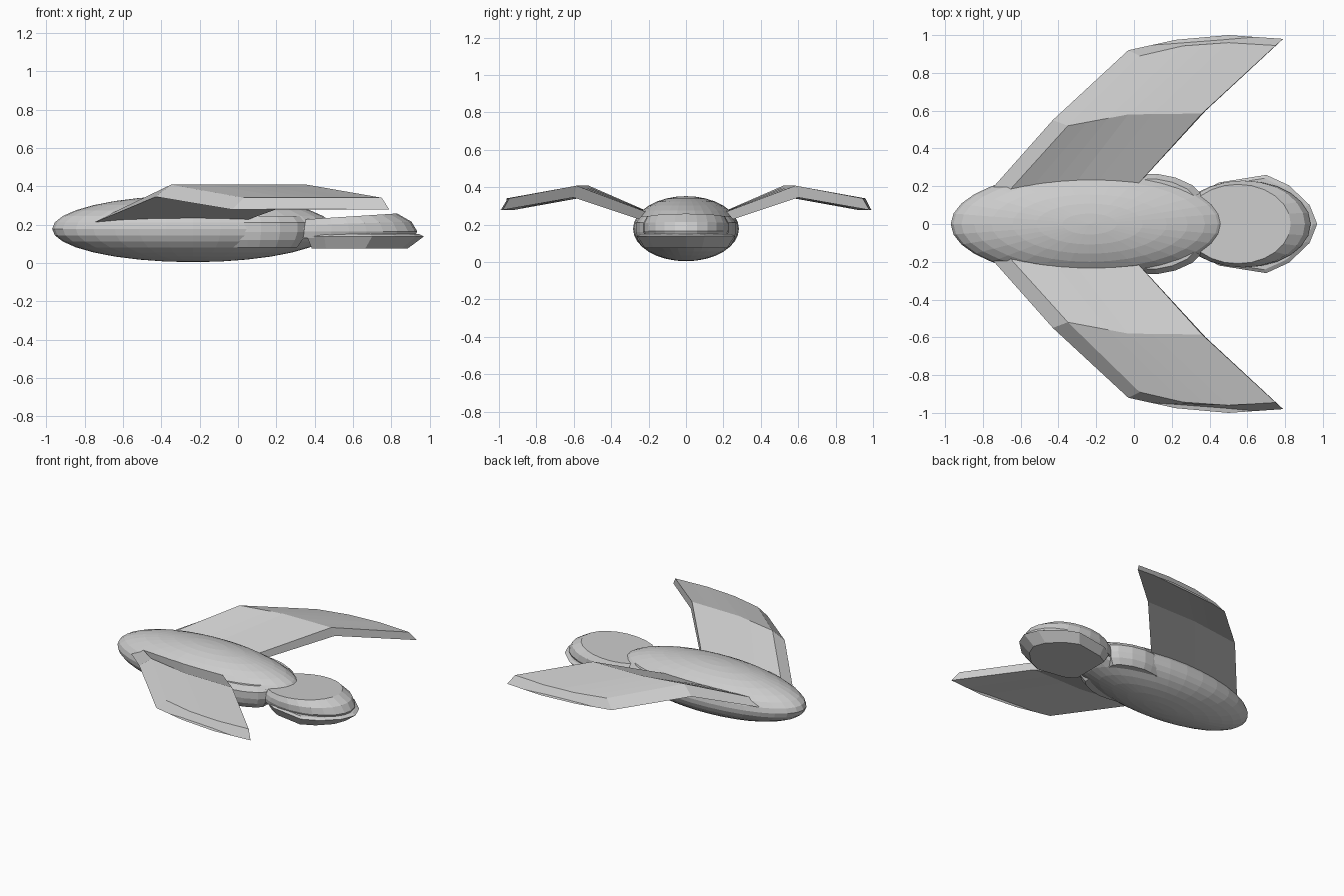
import bpy, bmesh, math

cube = bpy.data.objects.get("Cube")
if cube:
    bpy.data.objects.remove(cube)

hull_grey = bpy.data.materials.new("hull_grey")
hull_grey.use_nodes = True
hull_grey.diffuse_color = (0.6, 0.6, 0.6, 1)
hull_grey.node_tree.nodes["Principled BSDF"].inputs["Base Color"].default_value = (0.6, 0.6, 0.6, 1)


def finish(name, bm):
    bmesh.ops.recalc_face_normals(bm, faces=bm.faces)
    mesh = bpy.data.meshes.new(name)
    bm.to_mesh(mesh)
    bm.free()
    mesh.materials.append(hull_grey)
    obj = bpy.data.objects.new(name, mesh)
    bpy.context.collection.objects.link(obj)
    return obj


def loft(name, rings):
    """Skin a stack of closed rings and cap both ends."""
    bm = bmesh.new()
    loops = [[bm.verts.new(p) for p in ring] for ring in rings]
    n = len(loops[0])
    for a, b in zip(loops, loops[1:]):
        for i in range(n):
            j = (i + 1) % n
            bm.faces.new((a[i], a[j], b[j], b[i]))
    bm.faces.new(loops[0])
    bm.faces.new(loops[-1])
    return finish(name, bm)


def mirrored(half):
    """Close a half outline across the centre line."""
    return half + [(x, -y) for x, y in reversed(half) if y > 0]


def scaled(outline, centre, sx, sy, z):
    return [(centre + (x - centre) * sx, y * sy, z) for x, y in outline]


# Body: long flattened ellipsoid
bm = bmesh.new()
bmesh.ops.create_uvsphere(bm, u_segments=32, v_segments=16, radius=1)
for v in bm.verts:
    v.co = (-0.235 + v.co.x * 0.735, v.co.y * 0.283, 0.178 + v.co.z * 0.174)
finish("body", bm)

# Faceted shoulders at the rear of the body
shoulder = mirrored([(-0.1, 0.24), (0.05, 0.262), (0.12, 0.266), (0.22, 0.246), (0.31, 0.205), (0.35, 0.165)])
loft("rear_shoulders", [scaled(shoulder, 0.05, sx, sy, z) for sx, sy, z in
                        ((0.86, 0.88, 0.08), (0.95, 0.97, 0.12), (1, 1, 0.16),
                         (1, 1, 0.21), (0.9, 0.9, 0.245))])

# Lower tail plate
plate = mirrored([(0.36, 0.17), (0.45, 0.22), (0.7, 0.26), (0.82, 0.205), (0.93, 0.1), (0.97, 0)])
loft("tail_plate", [scaled(plate, 0.5, 0.82, 0.85, 0.075),
                    scaled(plate, 0.5, 1, 1, 0.138),
                    scaled(plate, 0.5, 0.95, 0.93, 0.15)])


# Upper tail disc with a bevelled rim and slightly tilted top
def disc_ring(centre, rx, ry, z, tilt=0):
    angles = [math.tau * i / 24 for i in range(24)]
    return [(centre + rx * math.cos(a), ry * math.sin(a), z + tilt * math.cos(a)) for a in angles]


loft("tail_disc", [disc_ring(0.57, 0.35, 0.215, 0.13),
                   disc_ring(0.58, 0.355, 0.23, 0.165),
                   disc_ring(0.575, 0.33, 0.23, 0.205, 0.01),
                   disc_ring(0.55, 0.28, 0.21, 0.24, 0.018)])


# Swept gull wings: each section is a bottom line and a narrower top line
root = ([(-0.83, 0.1, 0.178), (-0.45, 0.1, 0.178), (-0.08, 0.1, 0.178)],
        [(-0.73, 0.1, 0.225), (-0.4, 0.1, 0.225), (-0.08, 0.1, 0.225)])
kink = ([(-0.43, 0.55, 0.345), (-0.03, 0.6, 0.345), (0.38, 0.6, 0.345)],
        [(-0.35, 0.52, 0.408), (-0.03, 0.58, 0.408), (0.36, 0.585, 0.408)])
tip = ([(-0.03, 0.92, 0.278), (0.22, 0.975, 0.278), (0.5, 1.0, 0.278), (0.79, 0.98, 0.278)],
       [(0.03, 0.89, 0.34), (0.26, 0.943, 0.34), (0.5, 0.96, 0.34), (0.75, 0.945, 0.34)])


def resample(line, count=7):
    """Spread points evenly along a section line."""
    out = []
    for i in range(count):
        t = i / (count - 1) * (len(line) - 1)
        k = min(int(t), len(line) - 2)
        f = t - k
        out.append(tuple(a + (b - a) * f for a, b in zip(line[k], line[k + 1])))
    return out


for name, side in (("left_wing", 1), ("right_wing", -1)):
    rings = []
    for bottom, top in (root, kink, tip):
        ring = resample(bottom) + resample(top)[::-1]
        rings.append([(x, y * side, z) for x, y, z in ring])
    loft(name, rings)
